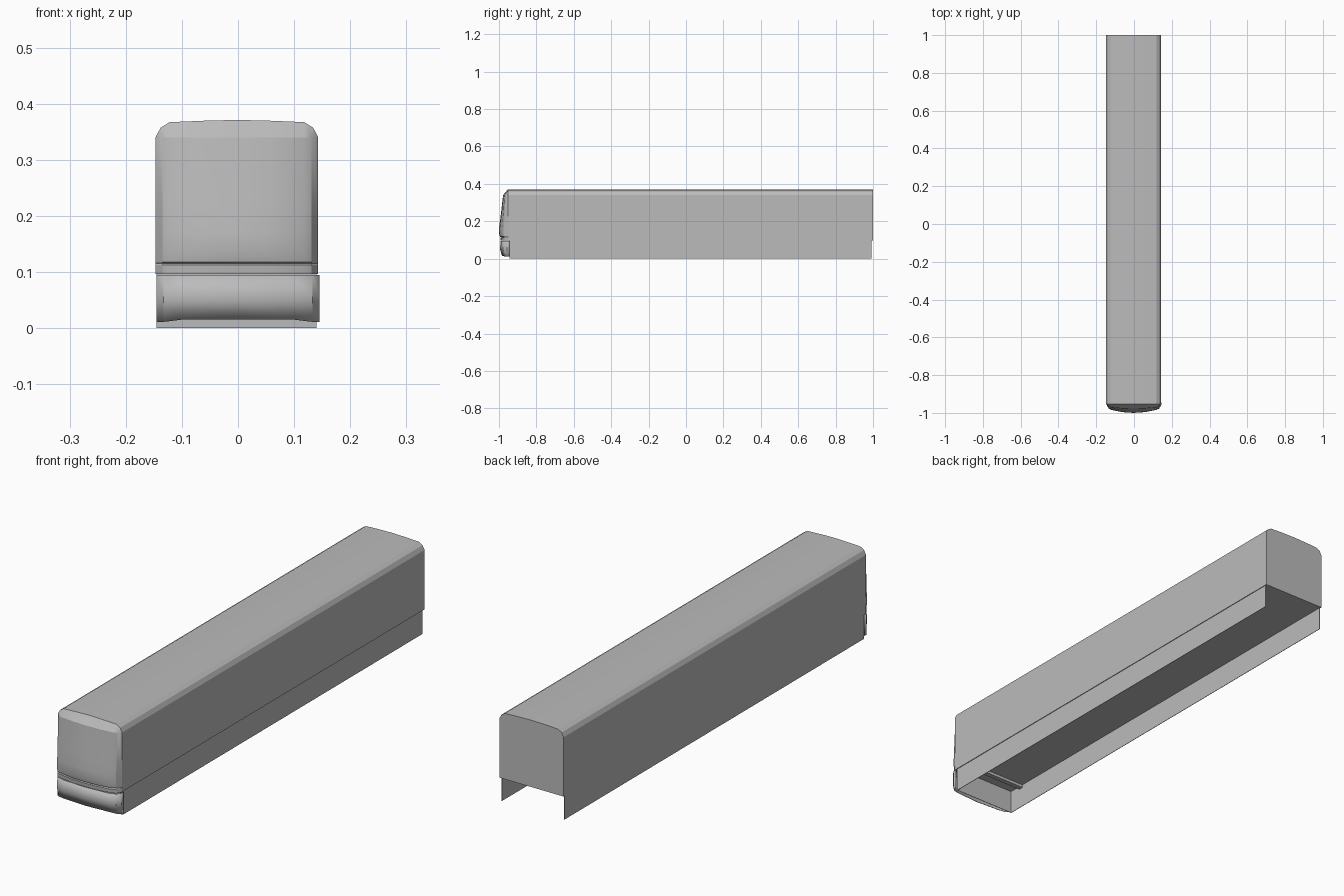
import bpy
import bmesh

cube = bpy.data.objects.get("Cube")
if cube:
    bpy.data.objects.remove(cube, do_unlink=True)

grey = bpy.data.materials.new("light_grey")
grey.use_nodes = True
colour = (0.5, 0.5, 0.5, 1)
grey.diffuse_color = colour
grey.node_tree.nodes["Principled BSDF"].inputs["Base Color"].default_value = colour


def finish(name, bm, smooth=False):
    bmesh.ops.remove_doubles(bm, verts=bm.verts, dist=0.0002)
    bmesh.ops.recalc_face_normals(bm, faces=bm.faces)
    mesh = bpy.data.meshes.new(name)
    bm.to_mesh(mesh)
    bm.free()
    mesh.materials.append(grey)
    obj = bpy.data.objects.new(name, mesh)
    bpy.context.collection.objects.link(obj)
    if smooth:
        bpy.ops.object.select_all(action="DESELECT")
        obj.select_set(True)
        bpy.context.view_layer.objects.active = obj
        bpy.ops.object.shade_smooth_by_angle(angle=0.4)
    return obj


def box(name, low, high):
    bm = bmesh.new()
    bmesh.ops.create_cube(bm, size=1)
    for v in bm.verts:
        v.co = [(a + b) / 2 + c * (b - a) for a, b, c in zip(low, high, v.co)]
    return finish(name, bm)


def extrude(name, section, y0, y1):
    bm = bmesh.new()
    face = bm.faces.new([bm.verts.new((x, y0, z)) for x, z in section])
    new = bmesh.ops.extrude_face_region(bm, geom=[face])["geom"]
    for v in new:
        if isinstance(v, bmesh.types.BMVert):
            v.co.y = y1
    bm.faces.new([v for v in face.verts]) if not face.is_valid else None
    return finish(name, bm)


def mirror(half, sign=-1):
    """Continue a left-to-centre row of points to the other side."""
    return half + [(sign * p[0],) + tuple(p[1:]) for p in reversed(half[:-1])]


def shell(name, rows, shift, closed=False):
    """Skin rows of points; shift moves the part sideways."""
    bm = bmesh.new()
    grid = [[bm.verts.new((x + shift, y, z)) for x, y, z in r] for r in rows]
    for a, b in zip(grid, grid[1:]):
        for i in range(len(a) - 1):
            bm.faces.new((a[i], a[i + 1], b[i + 1], b[i]))
    if closed:
        bm.faces.new(grid[-1])
    return finish(name, bm, True)


# Long body with rounded roof edges
SHIFT = -0.002
FLOOR, EAVE, REAR, JOIN = 0.098, 0.34, 1.0, -0.952
roof = mirror([(-0.145, EAVE), (-0.136, 0.357), (-0.12, 0.367), (-0.06, 0.3695), (0, 0.371)])
section = [(-0.145, FLOOR)] + roof + [(0.145, FLOOR)]
extrude("body", [(x + SHIFT, z) for x, z in section], JOIN, REAR)

# Nose: the roof outline runs into a bowed windscreen, groove and sill
columns = [-0.145, -0.133, -0.12, -0.06, 0]
top = [(x, JOIN, z) for x, z in roof]
levels = [  # height, edge, shoulder, quarter and centre depth
    (EAVE, -0.964, -0.970, -0.976, -0.978),
    (0.22, -0.971, -0.979, -0.989, -0.992),
    (0.17, -0.974, -0.983, -0.995, -0.999),
    (0.135, -0.975, -0.984, -0.996, -1.0),
    (0.118, -0.973, -0.981, -0.992, -0.995),
    (0.115, -0.967, -0.974, -0.984, -0.987),
    (0.112, -0.972, -0.980, -0.990, -0.993),
    (0.096, -0.971, -0.979, -0.988, -0.991),
]
rows = [top]
for z, *depths in levels:
    rows.append(mirror([(x, y, z) for x, y in zip(columns, [JOIN] + depths)]))
shell("nose", rows, SHIFT, closed=True)

# Open-bottomed bumper with a raked lower face
columns = [-0.145, -0.145, -0.133, -0.1, 0]
rows = []
for z, inset, sag in ((0.095, 0, 0), (0.05, -0.002, 0), (0.015, 0.008, 0.004)):
    depths = [-0.945, -0.958, -0.976, -0.986, -0.992]
    drops = [sag, sag, sag, 0, 0]
    rows.append(mirror([(x, y + (inset if i > 1 else 0), z - d)
                        for i, (x, y, d) in enumerate(zip(columns, depths, drops))]))
bumper = shell("bumper", rows, 0)
thick = bumper.modifiers.new("thickness", "SOLIDIFY")
thick.thickness = 0.002

# Thin side skirts and the panel closing them behind the bumper
for name, x in (("right_skirt", -0.145), ("left_skirt", 0.138)):
    box(name, (x, -0.943, 0), (x + 0.002, 0.992, FLOOR))
box("skirt_front_panel", (-0.145, -0.943, 0), (0.14, -0.941, FLOOR))

# Shallow cross beam under the floor
box("floor_beam", (-0.143, -0.89, 0.086), (0.138, -0.87, FLOOR))
